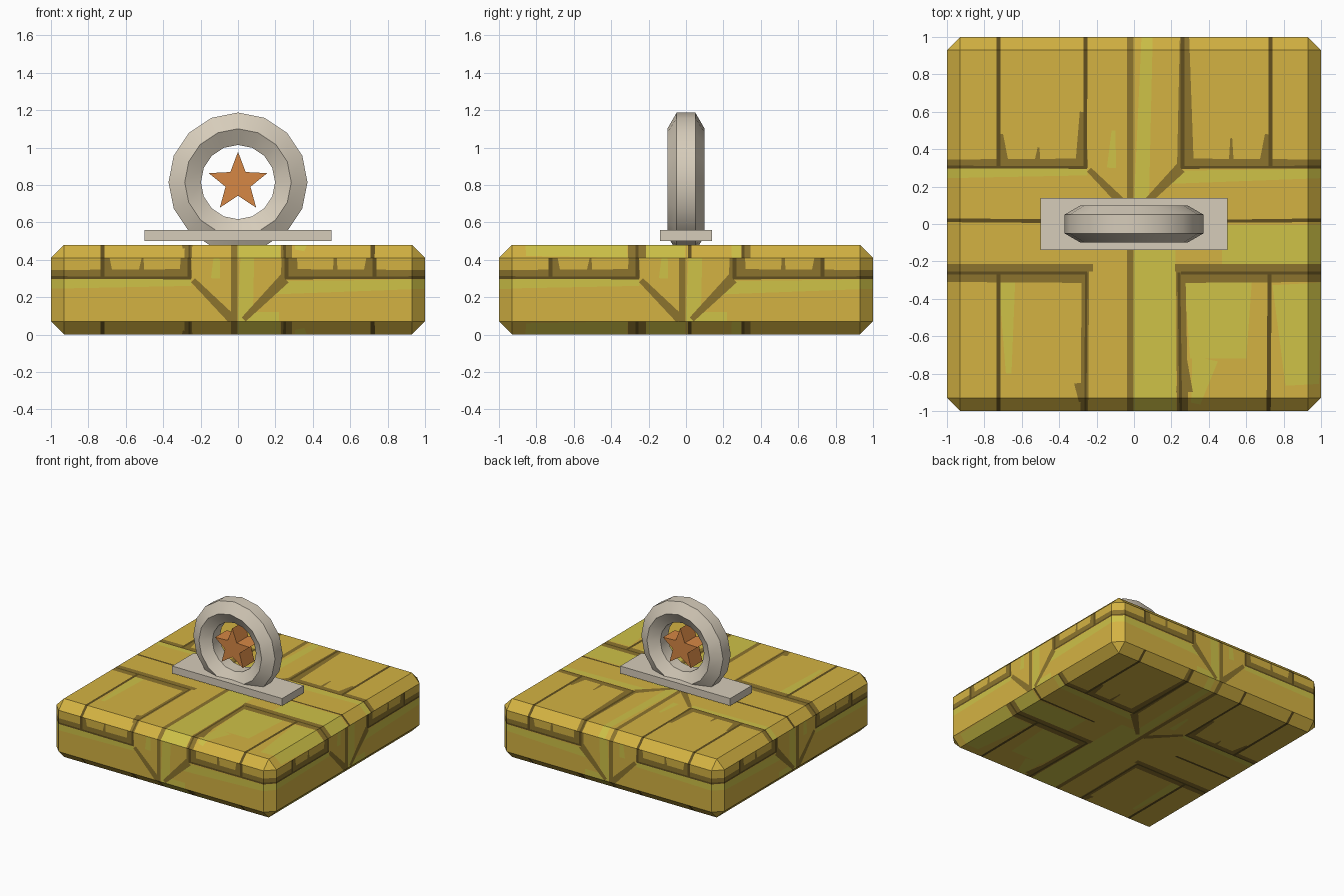
import bpy, bmesh, math
from mathutils import Vector

if "Cube" in bpy.data.objects:
    bpy.data.objects.remove(bpy.data.objects["Cube"])


def material(name, srgb):
    m = bpy.data.materials.new(name)
    lin = [((c + 0.055) / 1.055) ** 2.4 for c in srgb]
    m.diffuse_color = (*lin, 1)
    m.use_nodes = True
    m.node_tree.nodes["Principled BSDF"].inputs["Base Color"].default_value = m.diffuse_color
    return m


GOLD = material("gold_stone", (0.83, 0.70, 0.26))
OLIVE = material("olive_stone", (0.81, 0.76, 0.28))
BROWN = material("brown_groove", (0.55, 0.455, 0.18))
DARK = material("dark_groove", (0.38, 0.31, 0.12))
PALE = material("pale_stone", (0.84, 0.80, 0.73))
ORANGE = material("orange_star", (0.84, 0.53, 0.27))


def finish(name, bm, mats):
    bmesh.ops.recalc_face_normals(bm, faces=bm.faces)
    me = bpy.data.meshes.new(name)
    bm.to_mesh(me)
    bm.free()
    ob = bpy.data.objects.new(name, me)
    bpy.context.collection.objects.link(ob)
    for m in mats:
        me.materials.append(m)
    return ob


def box(size, z):
    bm = bmesh.new()
    bmesh.ops.create_cube(bm, size=1)
    bmesh.ops.scale(bm, vec=size, verts=bm.verts)
    bmesh.ops.translate(bm, vec=(0, 0, z), verts=bm.verts)
    return bm


def side_axis(f):
    """Axis the stone pattern is projected along; top and bottom win on chamfers."""
    n = f.normal
    if abs(n.z) > 0.5:
        return 2
    return 1 if abs(n.y) > 0.6 else 0


UV = {0: (1, 2), 1: (0, 2), 2: (0, 1)}


def paint(bm, axis, poly, mat):
    """Cut a convex polygon into every face of one projection and colour it."""
    a, b = UV[axis]
    lo = [min(p[i] for p in poly) for i in (0, 1)]
    hi = [max(p[i] for p in poly) for i in (0, 1)]
    mid = [sum(p[i] for p in poly) / len(poly) for i in (0, 1)]
    faces = []
    for f in bm.faces:
        if side_axis(f) != axis:
            continue
        us, vs = [v.co[a] for v in f.verts], [v.co[b] for v in f.verts]
        if min(us) < hi[0] and max(us) > lo[0] and min(vs) < hi[1] and max(vs) > lo[1]:
            faces.append(f)
    for i, p in enumerate(poly):
        if not faces:
            return
        q = poly[(i + 1) % len(poly)]
        co, no = Vector(), Vector()
        co[a], co[b] = p
        no[a], no[b] = q[1] - p[1], p[0] - q[0]
        no.normalize()
        m = Vector()
        m[a], m[b] = mid
        if (m - co).dot(no) > 0:
            no = -no
        geom = set(faces)
        for f in faces:
            geom.update(f.edges)
            geom.update(f.verts)
        res = bmesh.ops.bisect_plane(bm, geom=list(geom), dist=1e-5, plane_co=co, plane_no=no)
        faces = [g for g in res["geom"] if isinstance(g, bmesh.types.BMFace)
                 and (g.calc_center_median() - co).dot(no) < 0]
    for f in faces:
        f.material_index = mat


def strip(u0, v0, u1, v1, w0, w1):
    """Tapered line from one point to another."""
    d = Vector((u1 - u0, v1 - v0)).normalized()
    n = (-d.y, d.x)
    return [(u0 + n[0] * w0 / 2, v0 + n[1] * w0 / 2), (u1 + n[0] * w1 / 2, v1 + n[1] * w1 / 2),
            (u1 - n[0] * w1 / 2, v1 - n[1] * w1 / 2), (u0 - n[0] * w0 / 2, v0 - n[1] * w0 / 2)]


# Stone pattern: olive patches, then brown groove edges, then dark joints
olive = [
    (0.11, -1, 0.11, 0.12, 0.23, 0.22), (0.04, 0.12, 0.07, 1, 0.08, 0.06),
    (-1, 0.27, -0.25, 0.28, 0.05, 0.04), (0.2, 0.25, 1, 0.27, 0.07, 0.05),
    (0.47, -0.11, 1, -0.11, 0.21, 0.21), (0.45, -0.31, 0.45, -0.72, 0.36, 0.30),
    (0.38, -0.72, 0.33, -0.96, 0.14, 0.05), (0.87, -0.32, 0.90, -0.86, 0.26, 0.18),
    (-0.68, -0.30, -0.67, -0.80, 0.09, 0.03), (-0.11, 0.5, -0.12, 0.3, 0.02, 0.05),
]
brown = [
    (-0.02, -1, -0.02, 1, 0.035, 0.035),
    (-1, 0.325, -0.25, 0.325, 0.04, 0.05), (0.25, 0.325, 1, 0.325, 0.05, 0.04),
    (-1, -0.235, -0.22, -0.235, 0.04, 0.04), (0.22, -0.235, 1, -0.235, 0.04, 0.04),
    (-1, -0.29, -0.25, -0.29, 0.04, 0.05), (0.25, -0.29, 1, -0.29, 0.05, 0.04),
    (-0.28, 0.3, -0.275, 0.6, 0.07, 0.03), (0.275, 0.3, 0.27, 1, 0.09, 0.05),
    (-0.70, 0.3, -0.71, 0.48, 0.07, 0.02), (0.70, 0.3, 0.71, 0.48, 0.07, 0.02),
    (-0.52, 0.3, -0.51, 0.41, 0.04, 0.01), (0.52, 0.3, 0.52, 0.46, 0.03, 0.01),
    (-0.26, -0.25, -0.265, -1, 0.04, 0.04), (0.25, -0.25, 0.26, -1, 0.05, 0.06),
    (-0.24, 0.29, -0.03, 0.08, 0.03, 0.05), (0.25, 0.30, 0.03, 0.08, 0.06, 0.03),
    (0.26, -0.65, 0.27, -0.9, 0.02, 0.09), (-0.29, -0.85, -0.28, -0.95, 0.06, 0.03),
]
dark = [
    (-1, 0.305, -0.25, 0.302, 0.014, 0.014), (0.25, 0.302, 1, 0.305, 0.014, 0.014),
    (-1, -0.262, -0.25, -0.262, 0.016, 0.016), (0.25, -0.262, 1, -0.262, 0.016, 0.016),
    (-1, 0.02, -0.4, 0.015, 0.02, 0.02), (0.4, 0.015, 1, 0.02, 0.015, 0.02),
    (-0.725, 0.3, -0.725, 1, 0.022, 0.022), (0.73, 0.3, 0.73, 1, 0.022, 0.022),
    (-0.725, -0.26, -0.725, -1, 0.022, 0.022), (0.725, -0.26, 0.72, -1, 0.022, 0.022),
    (-0.26, 0.3, -0.26, 1, 0.018, 0.022), (0.26, 0.3, 0.26, 1, 0.022, 0.02),
    (-0.255, -0.26, -0.26, -1, 0.012, 0.012), (0.24, -0.26, 0.25, -1, 0.015, 0.015),
]

# Chamfered stone slab
bm = box((2, 2, 0.48), 0.24)
bmesh.ops.bevel(bm, geom=bm.edges[:], offset=0.07, segments=1, affect='EDGES')
bm.normal_update()
for axis in (0, 1, 2):
    for mat, lines in ((1, olive), (2, brown), (3, dark)):
        for line in lines:
            paint(bm, axis, strip(*line), mat)
            bm.normal_update()
finish("stone_slab", bm, [GOLD, OLIVE, BROWN, DARK])

# Thin plate under the ring
finish("ring_plate", box((1.0, 0.28, 0.06), 0.53), [PALE])

# Upright ring: hexagonal section swept round 16 sides
bm = bmesh.new()
N, K, R, r, CZ = 16, 6, 0.285, 0.1, 0.815
rows = []
for i in range(N):
    t = math.tau * i / N
    row = []
    for k in range(K):
        s = math.tau * (k + 0.5) / K
        d = R + r * math.cos(s)
        row.append(bm.verts.new((d * math.cos(t), r * math.sin(s), CZ + d * math.sin(t))))
    rows.append(row)
for i in range(N):
    for k in range(K):
        p, q = rows[i], rows[(i + 1) % N]
        bm.faces.new((p[k], q[k], q[(k + 1) % K], p[(k + 1) % K]))
ring = finish("ring", bm, [PALE])
bpy.context.view_layer.objects.active = ring
ring.select_set(True)
bpy.ops.object.shade_smooth_by_angle(angle=math.radians(30))

# Star floating inside the ring
bm = bmesh.new()
pts = []
for i in range(10):
    t = math.pi / 2 + math.pi * i / 5
    d = 0.165 if i % 2 == 0 else 0.07
    pts.append(bm.verts.new((d * math.cos(t), -0.075, 0.812 + d * math.sin(t))))
face = bm.faces.new(pts)
ext = bmesh.ops.extrude_face_region(bm, geom=[face], use_keep_orig=True)
bmesh.ops.translate(bm, vec=(0, 0.15, 0),
                    verts=[g for g in ext["geom"] if isinstance(g, bmesh.types.BMVert)])
finish("star", bm, [ORANGE])
